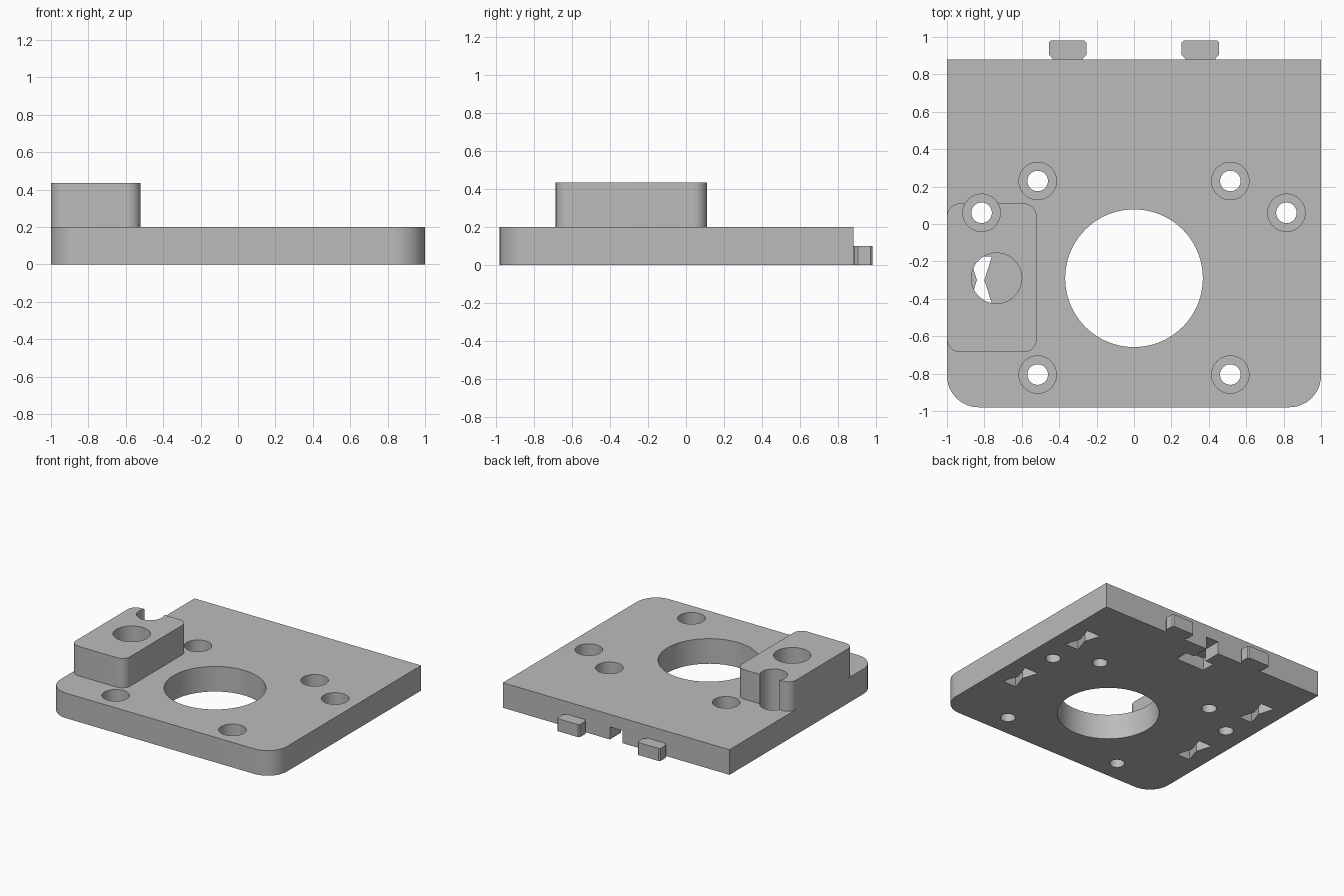
import bpy, bmesh
from math import pi, cos, sin

if "Cube" in bpy.data.objects:
    bpy.data.objects.remove(bpy.data.objects["Cube"], do_unlink=True)

GREY = (0.5, 0.5, 0.5, 1)
grey = bpy.data.materials.new("plain grey")
grey.use_nodes = True
grey.diffuse_color = GREY
grey.node_tree.nodes["Principled BSDF"].inputs["Base Color"].default_value = GREY


def circle(x, y, r, n=64):
    return [(x + r * cos(2 * pi * i / n), y + r * sin(2 * pi * i / n)) for i in range(n)]


def rounded(x0, x1, y0, y1, r_front, r_back, n=12):
    """Outline of a rectangle with its front and back corners rounded."""
    pts = []
    corners = [(x1, y1, r_back, 0), (x0, y1, r_back, 1), (x0, y0, r_front, 2), (x1, y0, r_front, 3)]
    for x, y, r, quarter in corners:
        if r == 0:
            pts.append((x, y))
            continue
        cx = x - r if x == x1 else x + r
        cy = y - r if y == y1 else y + r
        for i in range(n + 1):
            a = (quarter + i / n) * pi / 2
            pts.append((cx + r * cos(a), cy + r * sin(a)))
    return pts


def mirrored(half, x=0, y=0):
    """Closed outline from its right half, listed from front to back."""
    return [(x + a, y + b) for a, b in half] + [(x - a, y + b) for a, b in reversed(half)]


def prisms(name, outlines, z0, z1):
    """One object made of upright prisms."""
    bm = bmesh.new()
    for pts in outlines:
        low = [bm.verts.new((x, y, z0)) for x, y in pts]
        high = [bm.verts.new((x, y, z1)) for x, y in pts]
        bm.faces.new(low[::-1])
        bm.faces.new(high)
        for i in range(len(pts)):
            j = (i + 1) % len(pts)
            bm.faces.new((low[i], low[j], high[j], high[i]))
    bmesh.ops.recalc_face_normals(bm, faces=bm.faces[:])
    mesh = bpy.data.meshes.new(name)
    bm.to_mesh(mesh)
    bm.free()
    mesh.materials.append(grey)
    ob = bpy.data.objects.new(name, mesh)
    bpy.context.collection.objects.link(ob)
    return ob


def combine(target, other, operation):
    mod = target.modifiers.new(other.name, "BOOLEAN")
    mod.operation, mod.solver, mod.object = operation, "EXACT", other
    bpy.context.view_layer.objects.active = target
    bpy.ops.object.modifier_apply(modifier=mod.name)
    bpy.data.objects.remove(other, do_unlink=True)


# Base plate with rounded front corners
plate = prisms("mounting_plate", [rounded(-1, 1, -0.98, 0.88, 0.17, 0)], 0, 0.2)

# Raised block on the right edge
block = prisms("raised_block", [rounded(-1, -0.52, -0.685, 0.11, 0.07, 0.07)], 0.15, 0.435)
combine(plate, block, "UNION")

# Two joining tabs on the back edge
tab = [(0.08, -0.03), (0.08, 0.005), (0.1, 0.025), (0.1, 0.09), (0.09, 0.1)]
tabs = prisms("joining_tabs", [mirrored(tab, x, 0.88) for x in (-0.355, 0.355)], 0, 0.1)
combine(plate, tabs, "UNION")

# Central bore
combine(plate, prisms("central_bore", [circle(0, -0.29, 0.368, 96)], -0.1, 0.6), "DIFFERENCE")

# Blind hole in the block
combine(plate, prisms("block_hole", [circle(-0.735, -0.29, 0.135)], 0.1, 0.6), "DIFFERENCE")

# Counterbored screw holes
spots = [(s * x, y) for s in (-1, 1) for x, y in ((0.515, 0.23), (0.515, -0.805), (0.815, 0.06))]
combine(plate, prisms("counterbores", [circle(x, y, 0.1, 48) for x, y in spots], 0.1, 0.6), "DIFFERENCE")
combine(plate, prisms("screw_holes", [circle(x, y, 0.055, 32) for x, y in spots], -0.1, 0.15), "DIFFERENCE")

# Bow-tie pockets in the underside
bow = [(0.06, -0.125), (0.02, 0), (0.06, 0.125)]
pockets = [mirrored(bow, x, y) for x in (-0.82, 0.82) for y in (0.4, -0.3)]
combine(plate, prisms("bow_tie_pockets", pockets, -0.1, 0.1), "DIFFERENCE")

# T-shaped socket open to the back edge
socket = [(0.125, 0.63), (0.125, 0.74), (0.055, 0.74), (0.055, 0.95)]
combine(plate, prisms("back_socket", [mirrored(socket)], -0.1, 0.1), "DIFFERENCE")

# Smooth curved walls, sharp edges
bpy.ops.object.select_all(action="DESELECT")
plate.select_set(True)
bpy.context.view_layer.objects.active = plate
bpy.ops.object.shade_smooth_by_angle(angle=pi / 6)
